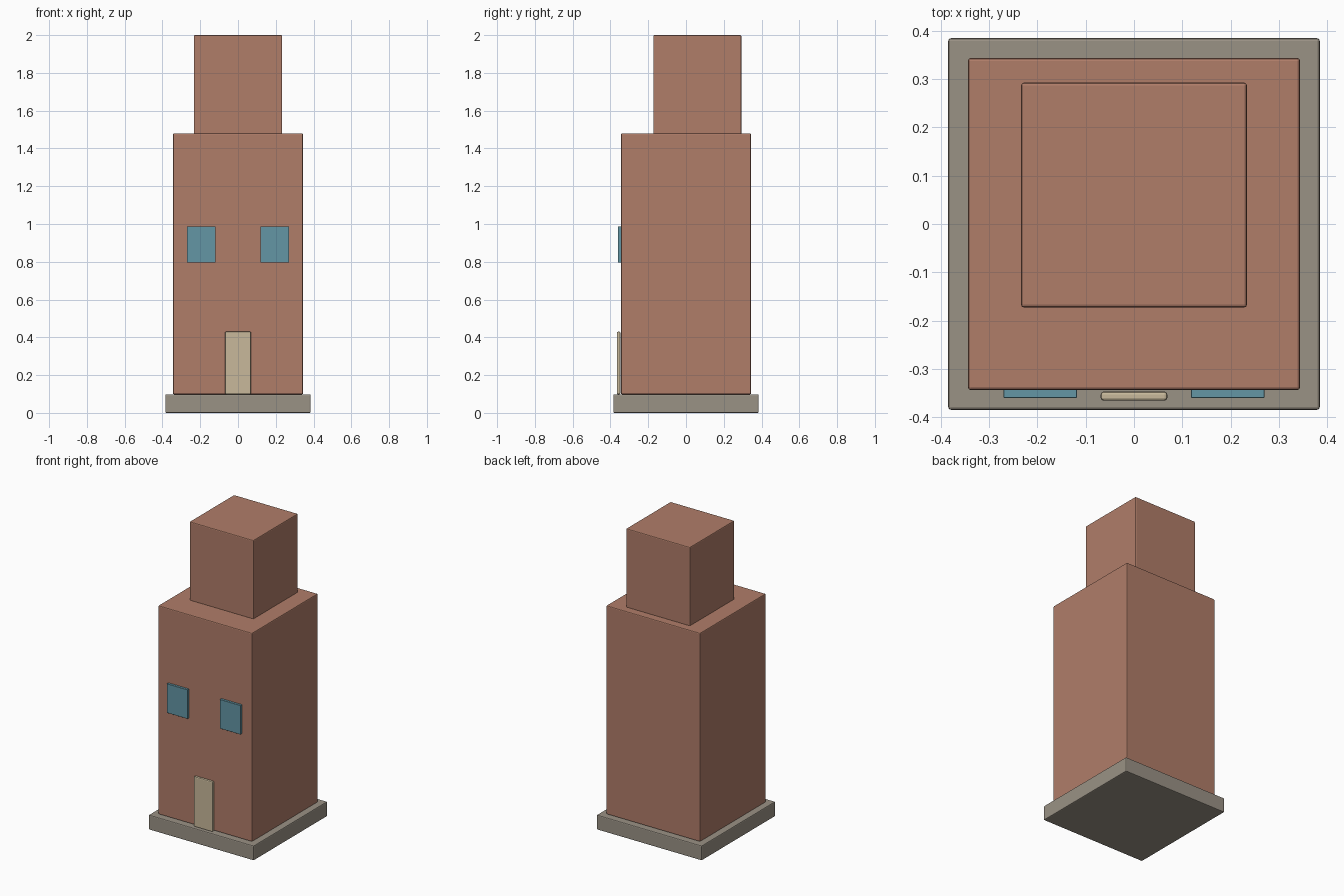
import bpy

if "Cube" in bpy.data.objects:
    bpy.data.objects.remove(bpy.data.objects["Cube"])


def material(name, rgb):
    m = bpy.data.materials.new(name)
    m.diffuse_color = (*rgb, 1.0)
    m.use_nodes = True
    m.node_tree.nodes["Principled BSDF"].inputs["Base Color"].default_value = m.diffuse_color
    return m


BRICK = material("brick", (0.434, 0.205, 0.141))
STONE = material("stone", (0.323, 0.287, 0.235))
GLASS = material("window_blue", (0.127, 0.305, 0.376))
CREAM = material("door_cream", (0.578, 0.485, 0.328))


def block(name, lo, hi, mat, bevel=0.006, segments=2):
    """Box between two corners with slightly rounded edges."""
    bpy.ops.mesh.primitive_cube_add(
        size=1, location=[(a + b) / 2 for a, b in zip(lo, hi)])
    ob = bpy.context.object
    ob.name = name
    ob.scale = [b - a for a, b in zip(lo, hi)]
    bpy.ops.object.transform_apply(location=False, rotation=False, scale=True)
    ob.data.materials.append(mat)
    if bevel:
        mod = ob.modifiers.new("soft_edges", 'BEVEL')
        mod.width = bevel
        mod.segments = segments
    return ob


# Stone plinth
block("plinth", (-0.385, -0.385, 0), (0.385, 0.385, 0.098), STONE)

# Main tower and the smaller upper storey, set toward the back
block("tower_body", (-0.344, -0.344, 0.098), (0.344, 0.344, 1.48), BRICK)
block("upper_storey", (-0.234, -0.173, 1.475), (0.234, 0.293, 2.0), BRICK)

# Door standing on the plinth
block("door", (-0.069, -0.366, 0.098), (0.069, -0.347, 0.43), CREAM)

# Pair of front windows
for side, label in ((-1, "left"), (1, "right")):
    x = side * 0.194
    block(label + "_window", (x - 0.076, -0.36, 0.795),
          (x + 0.076, -0.343, 0.988), GLASS, bevel=0.001, segments=1)
